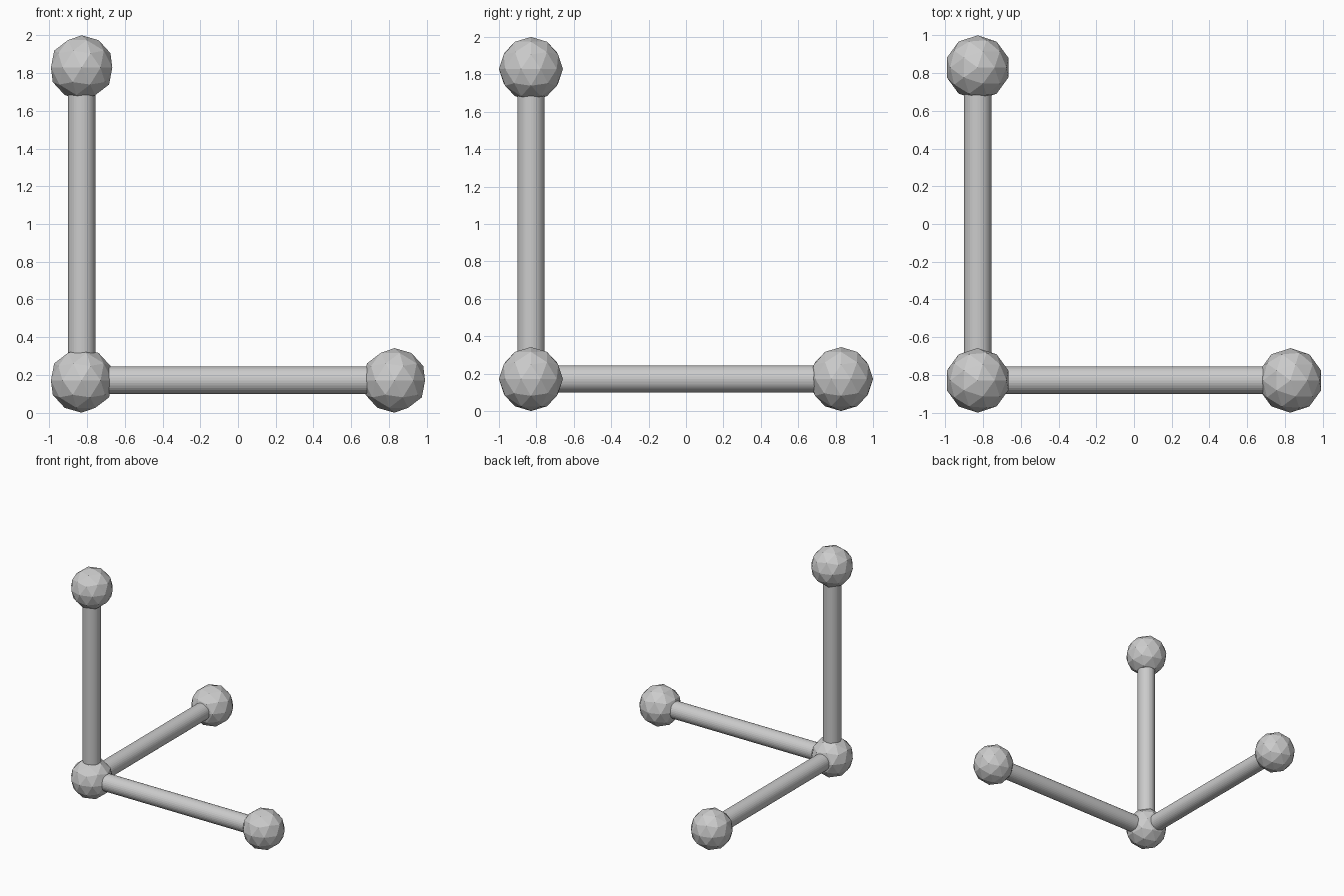
import bpy
from mathutils import Vector

if "Cube" in bpy.data.objects:
    bpy.data.objects.remove(bpy.data.objects["Cube"])

BALL_R = 0.171
BAR_R = 0.073
corner = Vector((-0.829, -0.829, BALL_R))
LENGTH = 1.658


def ball(name, loc):
    # faceted low-poly ball
    bpy.ops.mesh.primitive_ico_sphere_add(subdivisions=2, radius=BALL_R, location=loc)
    bpy.context.object.name = name


def bar(name, a, b):
    # round bar running between two ball centres
    d = b - a
    bpy.ops.mesh.primitive_cylinder_add(vertices=32, radius=BAR_R, depth=d.length,
                                        location=(a + b) / 2,
                                        rotation=d.to_track_quat('Z', 'Y').to_euler())
    bpy.context.object.name = name


# shared corner, then one bar and end ball per axis
ball("corner_ball", corner)
for label, axis in (("side", (1, 0, 0)), ("depth", (0, 1, 0)), ("upright", (0, 0, 1))):
    end = corner + Vector(axis) * LENGTH
    bar(label + "_bar", corner, end)
    ball(label + "_end_ball", end)
